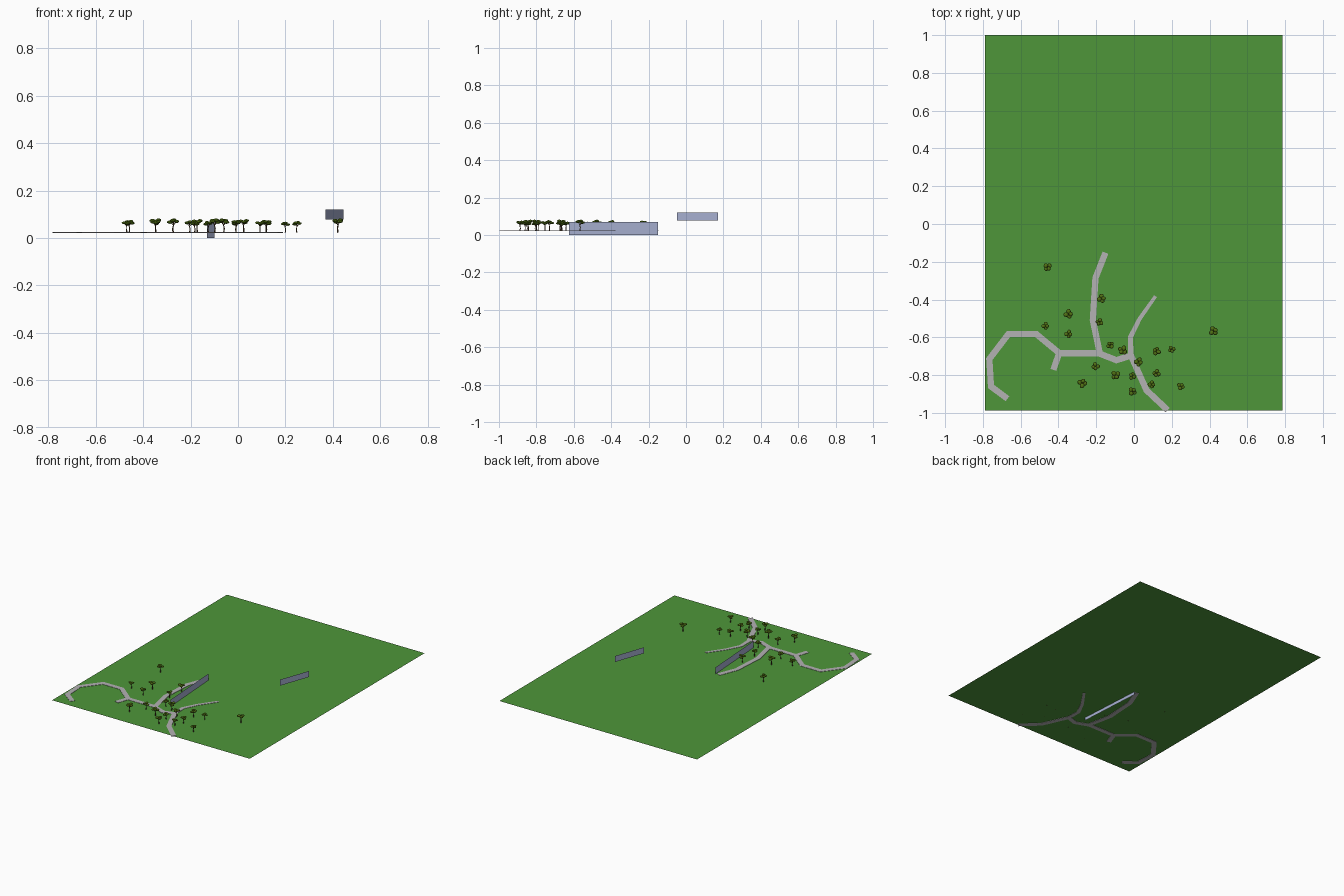
import bpy, bmesh, math, random
from mathutils import Vector, Matrix

if "Cube" in bpy.data.objects:
    bpy.data.objects.remove(bpy.data.objects["Cube"])

random.seed(4)
GROUND_Z = 0.0225


def srgb(r, g, b):
    def lin(c):
        c /= 255
        return c / 12.92 if c <= 0.04045 else ((c + 0.055) / 1.055) ** 2.4
    return (lin(r), lin(g), lin(b), 1)


def material(name, rgb):
    m = bpy.data.materials.new(name)
    m.diffuse_color = srgb(*rgb)
    m.use_nodes = True
    m.node_tree.nodes["Principled BSDF"].inputs["Base Color"].default_value = m.diffuse_color
    return m


GRASS = material("grass green", (78, 150, 58))
PAVING = material("path grey", (180, 178, 180))
PANEL = material("blue grey panel", (166, 175, 208))
LEAF = material("olive leaf", (82, 114, 20))
BARK = material("brown bark", (84, 62, 40))


def make(name, bm, *mats):
    me = bpy.data.meshes.new(name)
    bm.to_mesh(me)
    bm.free()
    for m in mats:
        me.materials.append(m)
    ob = bpy.data.objects.new(name, me)
    bpy.context.collection.objects.link(ob)
    return ob


def quad(name, pts, mat):
    bm = bmesh.new()
    bm.faces.new([bm.verts.new(p) for p in pts])
    make(name, bm, mat)


# Lawn: one flat sheet
x0, x1, y0, y1 = -0.788, 0.785, -0.988, 1.0
quad("lawn", [(x0, y0, GROUND_Z), (x1, y0, GROUND_Z),
              (x1, y1, GROUND_Z), (x0, y1, GROUND_Z)], GRASS)


# Upright panels: thin vertical sheets
def panel(name, a, b, z0, z1):
    quad(name, [(*a, z0), (*b, z0), (*b, z1), (*a, z1)], PANEL)


panel("long_panel", (-0.10, -0.625), (-0.13, -0.15), 0.0, 0.07)
panel("raised_panel", (0.368, -0.047), (0.445, 0.17), 0.077, 0.12)


# Paths: mitred strips, slightly proud of the lawn on both sides
def path(name, pts, w0=0.033, w1=0.033):
    pts = [Vector(p) for p in pts]
    bm = bmesh.new()
    rings = []
    for i, p in enumerate(pts):
        din = (p - pts[i - 1]).normalized() if i else None
        dout = (pts[i + 1] - p).normalized() if i < len(pts) - 1 else None
        t = ((din or dout) + (dout or din)).normalized()
        n = Vector((-t.y, t.x))
        w = w0 + (w1 - w0) * i / (len(pts) - 1)
        n *= 0.5 * w / max(0.6, t.dot(din or dout))
        lo, hi = GROUND_Z - 0.002, GROUND_Z + 0.002
        rings.append([bm.verts.new((*q, z)) for q, z in
                      ((p + n, hi), (p + n, lo), (p - n, lo), (p - n, hi))])
    for a, b in zip(rings, rings[1:]):
        for k in range(4):
            bm.faces.new((a[k], a[(k + 1) % 4], b[(k + 1) % 4], b[k]))
    bm.faces.new(rings[0])
    bm.faces.new(rings[-1][::-1])
    bmesh.ops.recalc_face_normals(bm, faces=bm.faces)
    make(name, bm, PAVING)


path("main_path", [(-0.67, -0.925), (-0.757, -0.86), (-0.766, -0.715), (-0.665, -0.583),
                   (-0.517, -0.583), (-0.395, -0.684), (-0.188, -0.684),
                   (-0.093, -0.721), (-0.012, -0.695)])
path("stub_path", [(-0.393, -0.675), (-0.427, -0.772)])
path("north_path", [(-0.18, -0.69), (-0.218, -0.509), (-0.204, -0.286), (-0.151, -0.152)])
path("east_path", [(-0.016, -0.715), (-0.019, -0.599), (0.029, -0.503), (0.114, -0.382)],
     0.03, 0.018)
path("south_path", [(-0.019, -0.69), (0.066, -0.88), (0.178, -0.985)])


# Trees: bent trunk, forked branches, flat leaf pads
def limb(bm, a, b, r0, r1):
    a, b = Vector(a), Vector(b)
    d = b - a
    mat = Matrix.Translation((a + b) / 2) @ d.to_track_quat('Z', 'Y').to_matrix().to_4x4()
    bmesh.ops.create_cone(bm, cap_ends=True, segments=6, radius1=r0, radius2=r1,
                          depth=d.length, matrix=mat)


def tree(i, x, y, s):
    bm = bmesh.new()
    knee = Vector((0.002, 0.001, 0.016))
    fork = Vector((-0.001, 0.0, 0.029))
    limb(bm, (0, 0, 0), knee, 0.0032, 0.0024)
    limb(bm, knee, fork, 0.0024, 0.002)
    # pads: angle, distance from trunk, height, radius
    pads = [(0.2, 0.013, 0.041, 0.0125), (2.0, 0.012, 0.047, 0.0125),
            (3.7, 0.012, 0.044, 0.0115), (5.0, 0.011, 0.049, 0.011)]
    tips = [Vector((d * math.cos(a), d * math.sin(a), h)) for a, d, h, _ in pads]
    for t in tips:
        limb(bm, fork, t, 0.0015, 0.0008)
    bark_faces = set(bm.faces)
    for t, p in zip(tips, pads):
        m = (Matrix.Translation(t) @ Matrix.Rotation(random.uniform(0, 6), 4, 'Z')
             @ Matrix.Diagonal((p[3], p[3] * 0.9, 0.0065, 1)))
        bmesh.ops.create_icosphere(bm, subdivisions=2, radius=1, matrix=m)
    for f in bm.faces:
        f.material_index = 0 if f in bark_faces else 1
    ob = make(f"tree_{i:02d}", bm, BARK, LEAF)
    ob.location = (x, y, GROUND_Z)
    ob.rotation_euler.z = random.uniform(0, math.tau)
    ob.scale = (s, s, s * 0.98)


TREES = [(-0.458, -0.228, 1.0), (-0.172, -0.395, 1.05), (-0.347, -0.477, 1.1),
         (-0.469, -0.54, 0.9), (-0.183, -0.519, 0.9), (-0.347, -0.583, 0.95),
         (-0.125, -0.641, 0.9), (-0.06, -0.668, 1.1), (0.024, -0.731, 1.05),
         (0.119, -0.673, 1.0), (0.199, -0.664, 0.85), (0.421, -0.567, 1.1),
         (0.119, -0.79, 0.95), (-0.008, -0.805, 0.9), (-0.098, -0.80, 1.1),
         (-0.204, -0.754, 0.95), (-0.273, -0.843, 1.1), (0.093, -0.85, 0.9),
         (-0.008, -0.887, 1.0), (0.248, -0.86, 0.9)]
for i, t in enumerate(TREES, 1):
    tree(i, *t)
